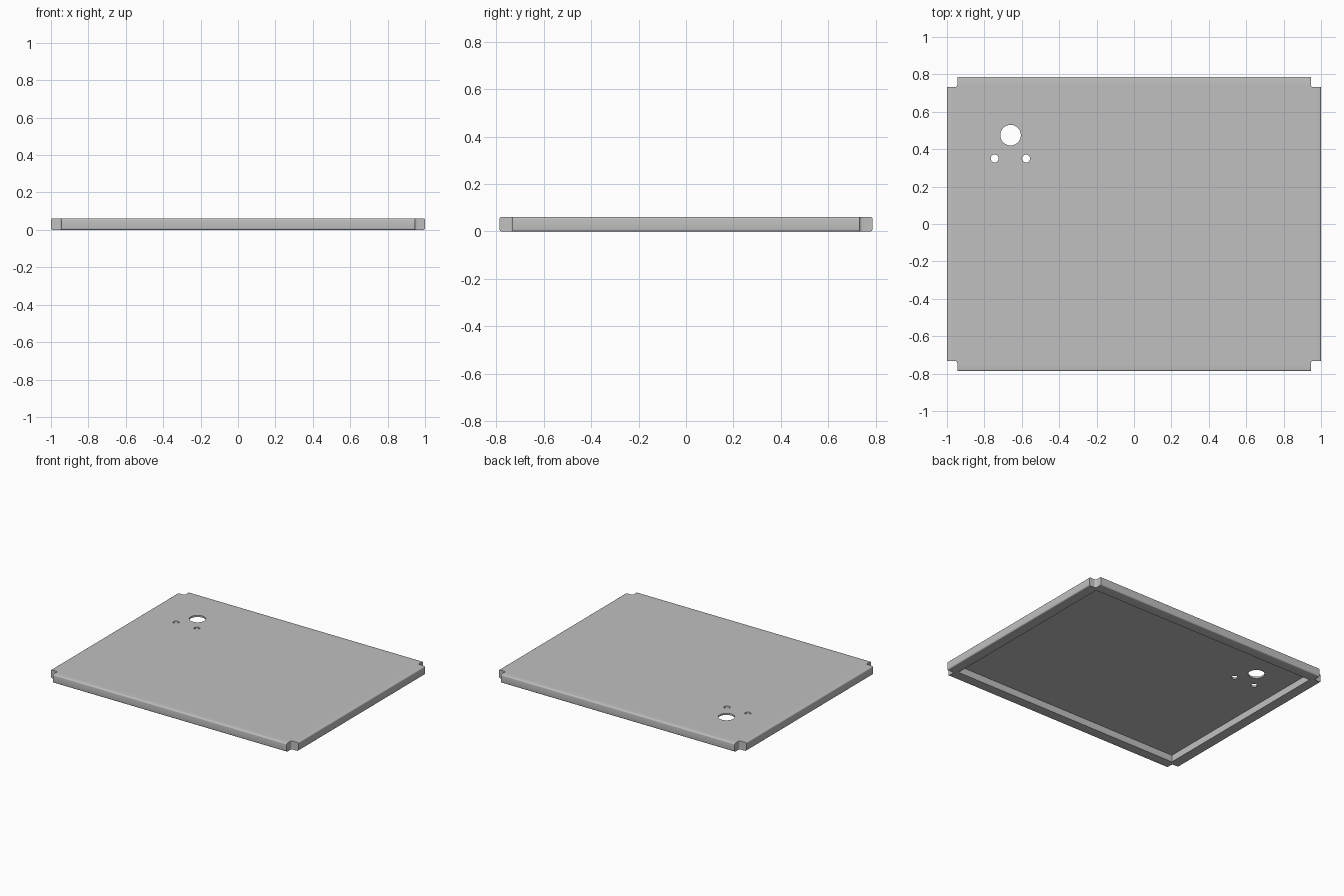
import bpy, bmesh, math

if "Cube" in bpy.data.objects:
    bpy.data.objects.remove(bpy.data.objects["Cube"])

HX, HY, H = 1.0, 0.787, 0.062      # half sizes and height
NOTCH, RIM, SHEET = 0.055, 0.078, 0.012
BEND = 0.009

steel = bpy.data.materials.new("grey_sheet_metal")
steel.diffuse_color = (0.53, 0.53, 0.53, 1)
steel.use_nodes = True
steel.node_tree.nodes["Principled BSDF"].inputs["Base Color"].default_value = steel.diffuse_color


def finish(name, bm):
    bmesh.ops.recalc_face_normals(bm, faces=bm.faces)
    mesh = bpy.data.meshes.new(name)
    bm.to_mesh(mesh)
    bm.free()
    obj = bpy.data.objects.new(name, mesh)
    bpy.context.collection.objects.link(obj)
    mesh.materials.append(steel)
    return obj


def prism(bm, outline, z0, z1):
    base = bm.faces.new([bm.verts.new((x, y, z0)) for x, y in outline])
    top = bmesh.ops.extrude_face_region(bm, geom=[base])["geom"]
    for v in top:
        if isinstance(v, bmesh.types.BMVert):
            v.co.z = z1


def circle(cx, cy, r, n):
    return [(cx + r * math.cos(2 * math.pi * i / n),
             cy + r * math.sin(2 * math.pi * i / n)) for i in range(n)]


# Panel outline with a rounded relief notch at each corner
outline = []
for sx, sy in ((1, 1), (-1, 1), (-1, -1), (1, -1)):
    nx, ny, r = HX - NOTCH, HY - NOTCH, 0.012
    corner = [(HX, ny), (nx + r, ny)]
    corner += [(nx + r - r * math.sin(a), ny + r - r * math.cos(a))
               for a in (math.pi / 6, math.pi / 3)]
    corner += [(nx, ny + r), (nx, HY)]
    corner = [(sx * x, sy * y) for x, y in corner]
    outline += corner if sx * sy > 0 else corner[::-1]

bm = bmesh.new()
prism(bm, outline, 0, H)

# Rounded bends along the four flanges, top and bottom
bends = []
for e in bm.edges:
    a, b = e.verts[0].co, e.verts[1].co
    if abs(a.z - b.z) < 1e-5 and e.calc_length() > 1:
        bends.append(e)
bmesh.ops.bevel(bm, geom=bends, offset=BEND, segments=4, profile=0.5,
                affect='EDGES')
panel = finish("panel", bm)

# Cutters: hollow underside and the three holes
bm = bmesh.new()
px, py = HX - RIM, HY - RIM
prism(bm, [(px, py), (-px, py), (-px, -py), (px, -py)], -0.1, H - SHEET)
cutters = [finish("underside_cutter", bm)]
for name, x, y, r, n in (("large_hole_cutter", -0.66, 0.475, 0.055, 48),
                         ("left_hole_cutter", -0.745, 0.35, 0.021, 32),
                         ("right_hole_cutter", -0.577, 0.35, 0.021, 32)):
    bm = bmesh.new()
    prism(bm, circle(x, y, r, n), -0.2, 0.2)
    cutters.append(finish(name, bm))

bpy.context.view_layer.objects.active = panel
panel.select_set(True)
for c in cutters:
    mod = panel.modifiers.new(c.name, 'BOOLEAN')
    mod.operation = 'DIFFERENCE'
    mod.solver = 'EXACT'
    mod.object = c
    bpy.ops.object.modifier_apply(modifier=mod.name)
for c in cutters:
    bpy.data.objects.remove(c)

bpy.ops.object.shade_smooth_by_angle(angle=math.radians(35))
